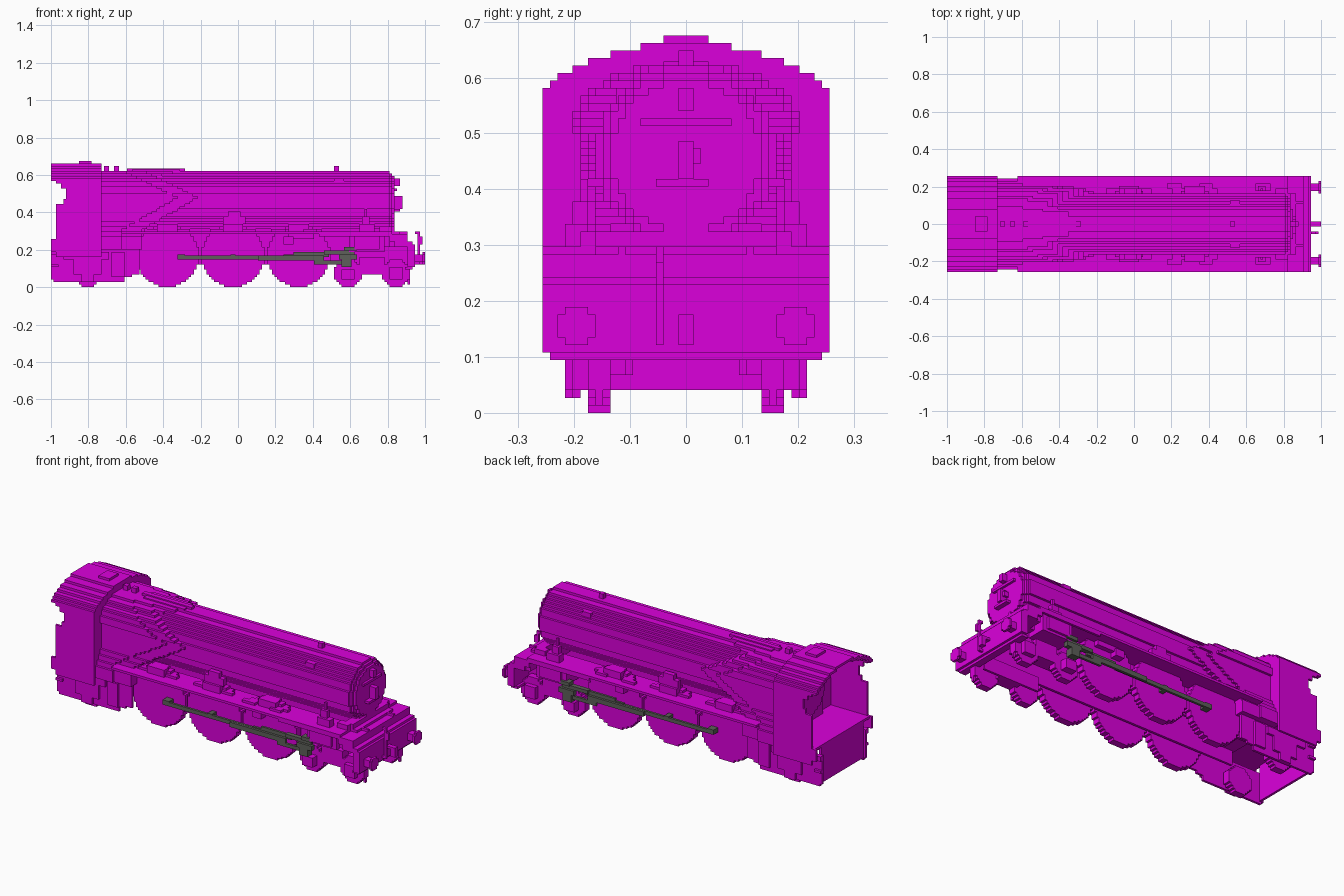
import bpy, bmesh, math

if "Cube" in bpy.data.objects:
    bpy.data.objects.remove(bpy.data.objects["Cube"])

U = 2 / 148  # one block; all sizes below are in blocks


def material(name, rgb):
    m = bpy.data.materials.new(name)
    m.use_nodes = True
    m.diffuse_color = (*rgb, 1)
    m.node_tree.nodes["Principled BSDF"].inputs["Base Color"].default_value = (*rgb, 1)
    return m


MAGENTA = material("magenta", (0.71, 0.0, 0.71))
GREY = material("dark grey", (0.11, 0.115, 0.10))


def build(name, prisms, mat=MAGENTA, both=False):
    """Join prisms (outline, axis, start, end); both repeats them across y = 0."""
    bm = bmesh.new()
    for sign in ((1, -1) if both else (1,)):
        for pts, axis, a, b in prisms:
            rings = []
            for t in (a, b):
                ring = []
                for p, q in pts:
                    x, y = (t, p) if axis == "x" else (p, t)
                    ring.append(bm.verts.new((x * U, sign * y * U, q * U)))
                rings.append(ring)
            n = len(pts)
            bm.faces.new(rings[0])
            bm.faces.new(rings[1][::-1])
            for i in range(n):
                j = (i + 1) % n
                bm.faces.new((rings[0][i], rings[1][i], rings[1][j], rings[0][j]))
    bmesh.ops.recalc_face_normals(bm, faces=bm.faces)
    me = bpy.data.meshes.new(name)
    bm.to_mesh(me)
    bm.free()
    me.materials.append(mat)
    ob = bpy.data.objects.new(name, me)
    bpy.context.collection.objects.link(ob)
    return ob


def box(x0, x1, y0, y1, z0, z1):
    return ([(x0, z0), (x1, z0), (x1, z1), (x0, z1)], "y", y0, y1)


def stepped(z0, rows, c=0):
    """Symmetric stair-stepped outline from rows of (top height, half width)."""
    right, z = [], z0
    for top, w in rows:
        if right and right[-1][0] == w:
            right[-1] = (w, top)
        else:
            right += [(w, z), (w, top)]
        z = top
    return [(c + w, h) for w, h in right] + [(c - w, h) for w, h in reversed(right)]


def disc(c, z, d):
    """Blocky circle, d blocks across."""
    r = d / 2
    rows = []
    for i in range(d):
        w = math.sqrt(r * r - (i + 0.5 - r) ** 2)
        rows.append((z - r + i + 1, max(1, round(w - r % 1) + r % 1)))
    return stepped(z - r, rows, c)


# Boiler and smokebox, stepping in towards the door
build("boiler", [(disc(0, 34, 24), "x", -54, 60), (disc(0, 34, 22), "x", 60, 61)])
build("smokebox_door", [(disc(0, 34, 20), "x", 61, 62), box(62, 63, -6, 6, 38, 39),
                        box(62, 64, -4, 3, 30, 31), box(62, 65, -1, 1, 31, 36),
                        box(62, 64, 1, 2, 33, 35), box(62, 64, -1, 1, 40, 43)])
build("boiler_bands", [box(38, 42, 8, 9.3, 39, 43)], both=True)

# Firebox: flared at the foot, with a front edge that slopes forward, then back
fire = []
for z in range(15, 46):
    if z < 35:
        front = -38 + max(0, z - 22) * 1.7
    else:
        front = -16 - (z - 35) * 2
    if z < 26:
        w = min(18, 15 + (25 - z) // 2)
    elif z < 38:
        w = 14 if z < 37 else 15
    else:
        w = round(math.sqrt(max(9, 15.2 ** 2 - ((z - 37) * 1.68) ** 2)))
    front = round(front)
    fire.append(box(-54, front - 8, -w, w, z, z + 1))
    fire.append(box(front - 8, front, 1 - w, w - 1, z, z + 1))
build("firebox", fire)

# Raised dome cover, whistles and chimney along the top
build("dome", [box(-36, -30, -7, 7, 43, 45), box(-39, -26, -5, 5, 44, 46),
               box(-42, -23, -3, 3, 45, 46.5), box(-44, -21, -1, 1, 46, 47)])
build("top_fittings", [box(x, x + 2, -1, 1, 46, 48) for x in (-53, -49, 38)])

# Cab: arched roof, cut-out side walls, front plate and floor
roof_rows = [(43, 19), (44, 18), (45, 17), (46, 15), (47, 13), (48, 10), (49, 6)]
outer = stepped(42, roof_rows)
inner = stepped(42, [(t - 1, w - 1) for t, w in roof_rows])
build("cab_roof", [(outer + inner[::-1], "x", -74, -54)])
build("roof_vent", [box(-63, -58, -3, 3, 49, 50)])
side = [(-54, 12), (-54, 43), (-74, 43), (-74, 42), (-72, 42), (-72, 41), (-70, 41),
        (-70, 39), (-68, 39), (-68, 35), (-69, 35), (-69, 33), (-72, 33), (-72, 19),
        (-74, 19), (-74, 14), (-72, 14), (-72, 12)]
build("cab_sides", [(side, "y", 18, 19)], both=True)
build("cab_front", [(stepped(15, roof_rows), "x", -55, -54)])
build("cab_floor", [box(-73, -54, -18, 18, 18, 19)])
build("boiler_backhead", [(disc(0, 32, 20), "x", -58, -55), box(-57, -55, -10, 10, 19, 30)])

# Trailing frame under the cab
trail = [(-74, 3), (-74, 15), (-39, 15), (-39, 5), (-42, 5), (-42, 4), (-45, 4), (-45, 2),
         (-73, 2), (-73, 3)]
build("trailing_frame", [(trail, "y", 14, 15), box(-74, -71, 15, 16, 13, 15),
                         box(-74, -71, 15, 16, 8, 9), box(-50, -45, 15, 16, 4, 14)], both=True)
build("rear_plate", [box(-73, -72, -14, 14, 3, 18)])
axlebox = [(-69, 14), (-51, 14), (-51, 11), (-54, 11), (-54, 5), (-57, 5), (-57, 2),
           (-62, 2), (-62, 5), (-65, 5), (-65, 11), (-69, 11)]
build("trailing_axleboxes", [(axlebox, "y", 15, 16)], both=True)

# Main frames
build("main_frame", [box(-54, 67, 8, 9, 9, 22)], both=True)

# Wheels on both sides
drivers = (-28, -2, 24)
build("driving_wheels", [(disc(x, 12.5, 25), "y", 10, 13) for x in drivers], both=True)
build("small_wheels", [(disc(x, 5.5, 11), "y", 10, 13) for x in (-59.5, 43.5, 62.5)], both=True)
build("splashers", [box(x - 4, x + 4, 12, 15, 22, 25) for x in drivers]
      + [box(x - 9, x + 9, 12, 14, 22, 23) for x in drivers], both=True)

# Running boards with small fittings
build("running_boards", [box(-46, 61, 9, 19, 21, 22),
                         box(32, 61, 18, 19, 20, 21)], both=True)
build("board_fittings", [box(-6, 3, 12, 14, 25, 28), box(-4, 1, 12, 14, 28, 30),
                         box(13, 19, 14, 16, 22, 23), box(26, 31, 14, 16, 22, 23),
                         box(48, 54, 13, 16, 22, 25), box(49, 52, 13, 15, 25, 28),
                         box(50, 51, 13, 14, 28, 31)], both=True)

# Cylinders and leading bogie
build("cylinders", [box(44, 58, 9, 17, 14, 21), box(46, 56, 17, 18, 15, 20),
                    box(18, 22, 13, 16, 17, 20), box(20, 30, 13, 15, 19, 21)], both=True)
build("bogie_frame", [box(40, 66, 7, 8, 5, 11), box(48, 58, 8, 13, 5, 12),
                      box(41, 46, 13, 16, 3, 7), box(60, 65, 13, 15, 3, 8)], both=True)

# Connecting rods and slide bars
build("rods", [box(-24, 22, 15, 16, 11, 12.6), box(-24, -21, 13, 16, 11, 13),
               box(-3, -1, 13, 16, 11, 13), box(8, 34, 16, 17, 10.5, 12.5),
               box(18, 36, 15, 16, 12, 13), box(30, 42, 16, 17, 9, 10.5),
               box(22, 42, 15, 16, 13, 14), box(34, 46, 15, 17, 13, 14.5),
               box(41, 45, 15, 18, 8, 11), box(40, 47, 16, 18, 11, 13),
               box(42, 47, 15, 18, 14.5, 16)], GREY, both=True)

# Front platform and buffer beam, stepping down from the smokebox
build("front_platform", [box(58, 62, -12, 12, 16, 24), box(62, 64, -12, 12, 16, 22),
                         box(60, 67, -18, 18, 16, 21), box(62, 69, -19, 19, 16, 18)])
build("platform_brackets", [box(60, 67, 16, 19, 18, 21), box(56, 61, 11, 14, 22, 24)], both=True)
build("buffer_beam", [box(67, 70, -19, 19, 8, 17), box(66, 69, -18, 18, 7, 8)])
build("buffers", [(disc(14.5, 11.5, 5), "x", 73, 74), (disc(14.5, 11.5, 3), "x", 70, 73)], both=True)
build("coupling_hook", [box(70, 74, -1, 1, 12, 13), box(72, 74, -1, 1, 9, 12)])
build("brake_pipe", [box(71, 72, -4, -3, 9, 22), box(70, 71, -4, -3, 21, 22),
                     box(72, 73, -4, -3, 17, 20), box(70, 71, -4, -3, 9, 10)])
build("guard_irons", [box(67, 68, 11, 12, 1, 8)], both=True)
